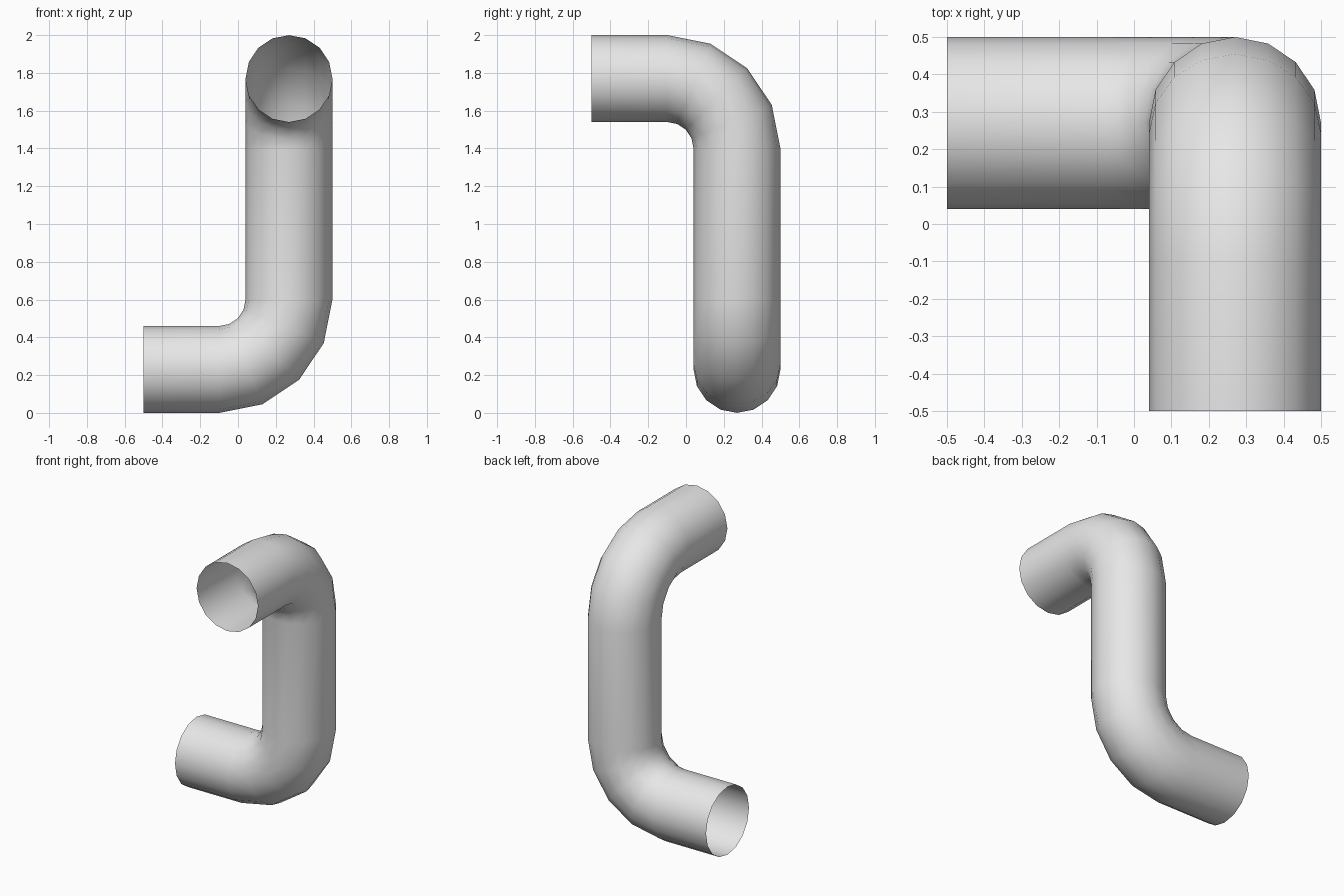
import bpy
import bmesh
from math import sin, cos, pi, tau
from mathutils import Vector

SIDES = 16          # facets around the pipe
STEPS = 4           # segments in each elbow
RADIUS = 0.23       # pipe radius
BEND = 0.37         # centreline radius of the elbows
AXIS = 0.27         # x and y of the upright section
PIVOT = -0.1        # where the straight ends meet the elbows
END = -0.5          # open ends
LOW, HIGH = 0.6, 1.4

cube = bpy.data.objects.get("Cube")
if cube:
    bpy.data.objects.remove(cube, do_unlink=True)

# Single grey material
grey = bpy.data.materials.new("light_grey")
grey.use_nodes = True
colour = (0.8, 0.8, 0.8, 1)
grey.diffuse_color = colour
grey.node_tree.nodes["Principled BSDF"].inputs["Base Color"].default_value = colour

X, Y = Vector((1, 0, 0)), Vector((0, 1, 0))
angles = [pi / 2 * i / STEPS for i in range(STEPS + 1)]

# Path stations: centre, and the two axes of the round section
stations = [(Vector((END, AXIS, LOW - BEND)), Y, X.cross(Y))]
for a in angles:    # lower elbow, from sideways to upright
    along = Vector((cos(a), 0, sin(a)))
    centre = Vector((PIVOT + BEND * sin(a), AXIS, LOW - BEND * cos(a)))
    stations.append((centre, Y, along.cross(Y)))
for a in angles:    # upper elbow, from upright to forward
    along = Vector((0, -sin(a), cos(a)))
    centre = Vector((AXIS, PIVOT + BEND * cos(a), HIGH + BEND * sin(a)))
    stations.append((centre, (-X).cross(along), -X))
stations.append((Vector((AXIS, END, HIGH + BEND)), stations[-1][1], -X))

# Sweep the section along the path, leaving both ends open
bm = bmesh.new()
rings = []
for centre, u, v in stations:
    rings.append([bm.verts.new(centre + RADIUS * (u * cos(t) + v * sin(t)))
                  for t in (tau * i / SIDES for i in range(SIDES))])
for a, b in zip(rings, rings[1:]):
    for i in range(SIDES):
        j = (i + 1) % SIDES
        bm.faces.new((a[i], a[j], b[j], b[i])).smooth = True

mesh = bpy.data.meshes.new("bent_pipe")
bm.to_mesh(mesh)
bm.free()
mesh.materials.append(grey)
pipe = bpy.data.objects.new("bent_pipe", mesh)
bpy.context.collection.objects.link(pipe)
